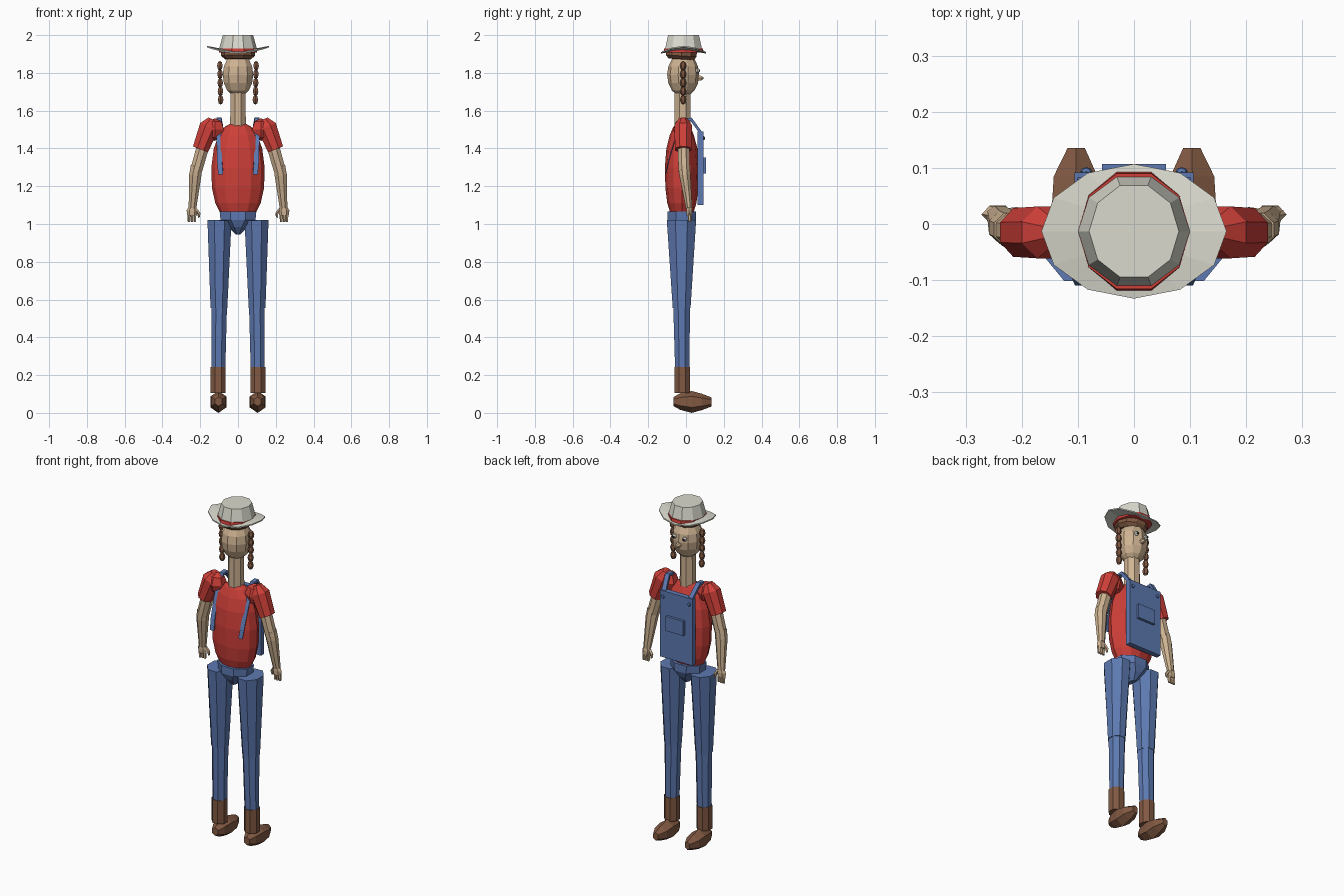
import bpy, bmesh
from math import pi, sin, cos, atan2
from mathutils import Vector, Matrix


def material(name, rgb):
    m = bpy.data.materials.new(name)
    m.diffuse_color = (*rgb, 1)
    return m


RED = material("red", (0.62, 0.05, 0.04))
BLUE = material("blue", (0.11, 0.19, 0.44))
SKIN = material("skin", (0.62, 0.45, 0.29))
BROWN = material("brown", (0.22, 0.10, 0.055))
CREAM = material("cream", (0.70, 0.70, 0.62))
BLACK = material("black", (0.02, 0.02, 0.02))


def finish(name, bm, mat):
    bmesh.ops.recalc_face_normals(bm, faces=bm.faces)
    me = bpy.data.meshes.new(name)
    bm.to_mesh(me)
    bm.free()
    me.materials.append(mat)
    ob = bpy.data.objects.new(name, me)
    bpy.context.collection.objects.link(ob)
    return ob


def tube(name, path, n, mat, phase=0.0):
    """Capped loft through rings given as (x, y, z, width radius, depth radius)."""
    bm = bmesh.new()
    d = (Vector(path[-1][:3]) - Vector(path[0][:3])).normalized()
    if abs(d.y) > 0.95:
        u, v = Vector((1, 0, 0)), Vector((0, 0, 1))
    else:
        u = Vector((0, 1, 0)).cross(d).normalized()
        v = d.cross(u)
    rings = []
    for x, y, z, a, b in path:
        angles = [phase + 2 * pi * i / n for i in range(n)]
        rings.append([bm.verts.new(Vector((x, y, z)) + u * a * cos(t) + v * b * sin(t)) for t in angles])
    for lo, hi in zip(rings, rings[1:]):
        for i in range(n):
            j = (i + 1) % n
            bm.faces.new((lo[i], lo[j], hi[j], hi[i]))
    bm.faces.new(rings[0])
    bm.faces.new(rings[-1])
    return finish(name, bm, mat)


def ball(name, c, r, mat, n=10, m=7):
    bm = bmesh.new()
    bmesh.ops.create_uvsphere(bm, u_segments=n, v_segments=m, radius=1,
                              matrix=Matrix.Translation(c) @ Matrix.Diagonal((*r, 1)))
    return finish(name, bm, mat)


def box(name, c, size, mat):
    bm = bmesh.new()
    bmesh.ops.create_cube(bm, size=1, matrix=Matrix.Translation(c) @ Matrix.Diagonal((*size, 1)))
    return finish(name, bm, mat)


# Hat: saddle-shaped brim, crown and band
brim = tube("hat_brim", [(0, -.013, 1.915, .09, .08), (0, -.013, 1.915, .165, .12),
                         (0, -.013, 1.922, .165, .12), (0, -.013, 1.922, .09, .08)], 12, CREAM)
for vert in brim.data.vertices:
    px, py = vert.co.x / .165, (vert.co.y + .013) / .12
    vert.co.z += 0.021 * (px * px - .6 * py * py)
tube("hat_crown", [(0, -.013, 1.925, .101, .103), (0, -.013, 2.0, .08, .086)], 10, CREAM)
tube("hat_band", [(0, -.013, 1.908, .1, .112), (0, -.013, 1.93, .1, .108)], 10, RED)

# Head, hair, face
tube("hair", [(0, -.025, 1.872, .068, .07), (0, -.025, 1.89, .09, .085),
              (0, -.022, 1.925, .088, .085)], 10, BROWN)
ball("head", (0, -.015, 1.79), (.085, .085, .117), SKIN, 10, 8)
tube("neck", [(0, -.018, 1.51, .045, .045), (0, -.018, 1.71, .043, .045)], 8, SKIN, pi / 8)
tube("nose", [(0, .05, 1.775, .015, .018), (0, .08, 1.772, .013, .014), (0, .092, 1.772, .006, .006)], 6, SKIN)

# Shirt body
torso = [(1.035, .05, .04), (1.06, .095, .062), (1.11, .12, .077), (1.19, .138, .087), (1.30, .141, .09),
         (1.40, .128, .082), (1.47, .103, .064), (1.515, .07, .045), (1.54, .025, .018)]
tube("torso", [(0, -.022, z, a, b) for z, a, b in torso], 12, RED)

# Overalls: hips, bib and pocket
tube("hips", [(0, -.022, 1.065, .105, .082), (0, -.022, 1.02, .1, .082),
              (0, -.022, .985, .055, .065), (0, -.022, .945, .015, .03)], 8, BLUE, pi / 8)
box("bib", (0, .077, 1.295), (.212, .03, .39), BLUE)
box("bib_pocket", (0, .098, 1.31), (.114, .018, .085), BLUE)

for s, side in ((-1, "left"), (1, "right")):
    # Eyes and braids
    ball("eye_" + side, (s * .033, .06, 1.812), (.013, .012, .013), CREAM, 8, 6)
    ball("pupil_" + side, (s * .033, .07, 1.812), (.007, .005, .007), BLACK, 6, 4)
    for k in range(5):
        z = 1.838 - k * .045
        ball(f"braid_{side}_{k}", (s * (.096 - .001 * k), -.015, z), (.017, .017, .026), BROWN, 6, 4)

    # Straps over the shoulder and bib buttons
    bm = bmesh.new()
    rows = []
    for y, z, x in ((.092, 1.45, .085), (.09, 1.48, .085), (.03, 1.563, .1), (-.01, 1.56, .1),
                    (-.055, 1.45, .1), (-.09, 1.335, .097), (-.102, 1.275, .092)):
        rows.append([bm.verts.new((s * (x + dx), y + dy, z + dz)) for dx, dy, dz in
                     ((-.013, 0, 0), (.013, 0, 0), (.013, -.008, -.014), (-.013, -.008, -.014))])
    for p, q in zip(rows, rows[1:]):
        for i in range(4):
            bm.faces.new((p[i], p[i - 1], q[i - 1], q[i]))
    bm.faces.new(rows[0])
    bm.faces.new(rows[-1])
    finish("strap_" + side, bm, BLUE)
    ball("button_" + side, (s * .085, .094, 1.455), (.011, .007, .011), BLUE, 8, 4)

    # Sleeves
    ball("shoulder_" + side, (s * .122, -.018, 1.5), (.055, .05, .06), RED, 6, 4)
    tube("sleeve_" + side, [(s * .135, -.015, 1.555, .025, .025), (s * .152, -.015, 1.515, .056, .05),
                            (s * .199, -.015, 1.395, .046, .047)], 8, RED, pi / 8)

    # Arms and hands
    tube("upper_arm_" + side, [(s * .18, -.013, 1.43, .036, .034), (s * .222, -.01, 1.28, .034, .032)], 8, SKIN, pi / 8)
    tube("forearm_" + side, [(s * .219, -.01, 1.31, .033, .032), (s * .226, -.006, 1.26, .035, .032),
                             (s * .241, .016, 1.085, .022, .018)], 8, SKIN, pi / 8)
    tube("palm_" + side, [(s * .241, .016, 1.092, .019, .015), (s * .243, .017, 1.07, .029, .018),
                          (s * .244, .017, 1.045, .025, .016)], 6, SKIN)
    for k, fx in enumerate((.228, .244, .259)):
        tube(f"finger_{side}_{k}", [(s * fx, .018, 1.055, .009, .011), (s * (fx + .001), .02, 1.012, .007, .008)], 5, SKIN)
    tube("thumb_" + side, [(s * .226, .018, 1.08, .01, .01), (s * .206, .022, 1.055, .009, .009),
                           (s * .206, .024, 1.035, .006, .006)], 5, SKIN)

    # Trouser legs
    tube("thigh_" + side, [(s * .098, -.024, 1.02, .069, .084), (s * .101, -.023, .555, .048, .051)], 8, BLUE, pi / 8)
    tube("shin_" + side, [(s * .1, -.023, .56, .045, .048), (s * .104, -.02, .24, .04, .041)], 8, BLUE, pi / 8)

    # Boots
    tube("boot_shaft_" + side, [(s * .105, -.02, .242, .043, .045), (s * .105, -.02, .105, .043, .045)], 8, BROWN, pi / 8)
    tube("boot_foot_" + side, [(s * .103, -.066, .06, .022, .024), (s * .103, -.03, .06, .042, .044),
                               (s * .104, .03, .058, .049, .058), (s * .104, .085, .058, .045, .043),
                               (s * .103, .135, .058, .018, .024)], 6, BROWN, pi / 2)
